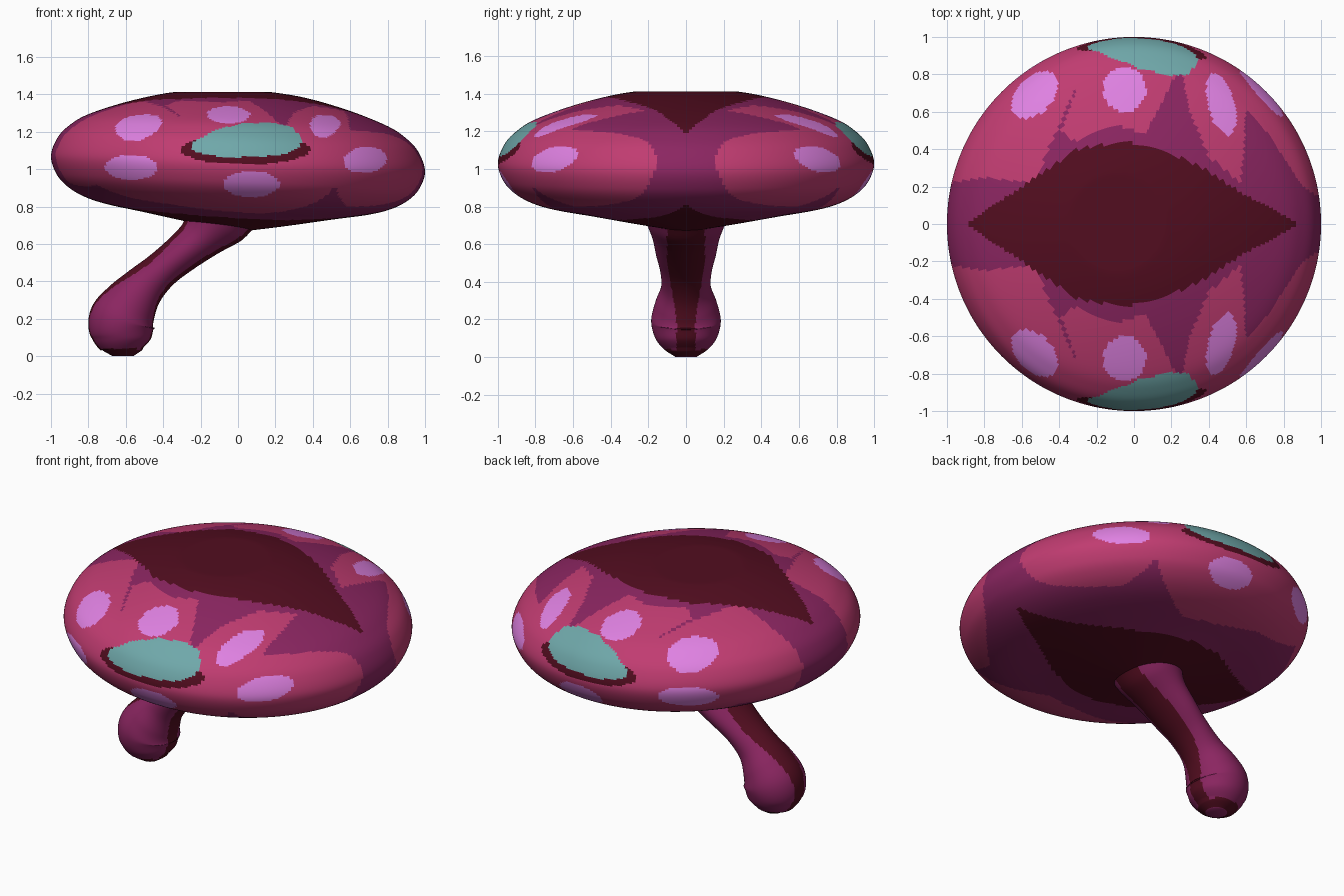
import bpy, bmesh, math
from mathutils import Vector

cube = bpy.data.objects.get("Cube")
if cube:
    bpy.data.objects.remove(cube)

# Flat colours
COLOURS = {
    "pink": (0.53, 0.045, 0.165),
    "plum": (0.26, 0.019, 0.12),
    "maroon": (0.085, 0.004, 0.014),
    "orchid": (0.74, 0.22, 0.76),
    "teal": (0.16, 0.39, 0.40),
}
PINK, PLUM, MAROON, ORCHID, TEAL = range(5)
materials = []
for name, rgb in COLOURS.items():
    mat = bpy.data.materials.new(name)
    mat.use_nodes = True
    mat.diffuse_color = (*rgb, 1)
    bsdf = mat.node_tree.nodes["Principled BSDF"]
    bsdf.inputs["Base Color"].default_value = (*rgb, 1)
    bsdf.inputs["Roughness"].default_value = 0.7
    materials.append(mat)


def smooth_path(points, steps):
    """Catmull-Rom curve through points of any dimension."""
    pts = [Vector(p) for p in points]
    pts = [pts[0] * 2 - pts[1]] + pts + [pts[-1] * 2 - pts[-2]]
    out = []
    for a, b, c, d in zip(pts, pts[1:], pts[2:], pts[3:]):
        for i in range(steps):
            t = i / steps
            out.append((b * 2 + (c - a) * t + (a * 2 - b * 5 + c * 4 - d) * t ** 2
                        + (b * 3 - a - c * 3 + d) * t ** 3) / 2)
    return out + [pts[-2]]


def inside(poly, u, v):
    """Point in polygon."""
    hit = False
    for (x1, y1), (x2, y2) in zip(poly, poly[1:] + poly[:1]):
        if (y1 > v) != (y2 > v) and u < (x2 - x1) * (v - y1) / (y2 - y1) + x1:
            hit = not hit
    return hit


def in_oval(u, v, cu, cv, ru, rv, angle=0):
    """Point in a turned ellipse."""
    c, s = math.cos(angle), math.sin(angle)
    du, dv = u - cu, v - cv
    return ((du * c + dv * s) / ru) ** 2 + ((dv * c - du * s) / rv) ** 2 < 1


def loft(name, rings, colour_rule):
    """Skin closed rings, cap both ends, colour the faces by a rule."""
    bm = bmesh.new()
    loops = [[bm.verts.new(p) for p in ring] for ring in rings]
    for lower, upper in zip(loops, loops[1:]):
        for i in range(len(lower)):
            j = (i + 1) % len(lower)
            bm.faces.new((lower[i], lower[j], upper[j], upper[i]))
    bm.faces.new(loops[0])
    bm.faces.new(loops[-1])
    bmesh.ops.recalc_face_normals(bm, faces=bm.faces)
    for face in bm.faces:
        face.smooth = True
        face.material_index = colour_rule(face.calc_center_median())
    mesh = bpy.data.meshes.new(name)
    bm.to_mesh(mesh)
    bm.free()
    for mat in materials:
        mesh.materials.append(mat)
    obj = bpy.data.objects.new(name, mesh)
    bpy.context.collection.objects.link(obj)
    return obj


# Patch outlines in plan, for one half; the other half mirrors them
LENS = [(-0.9, -0.1), (-0.9, 0), (-0.6, 0.2), (-0.3, 0.4), (-0.07, 0.44), (0.1, 0.42),
        (0.35, 0.31), (0.6, 0.15), (0.87, 0.01), (0.87, -0.1)]
PINK_ABOVE = [(-1.1, 0.2), (-0.8, 0.25), (-0.53, 0.22), (-0.45, 0.42), (-0.3, 0.75),
              (-0.39, 0.5), (-0.33, 0.44), (-0.1, 0.53), (0.06, 0.48), (0.25, 0.85),
              (0.3, 0.6), (0.4, 0.36), (0.57, 0.22), (0.59, 0.45), (0.6, 0.62),
              (0.72, 0.48), (0.9, 0.2), (1.1, 0.08), (1.1, 1.1), (-1.1, 1.1)]
PINK_BELOW = [(-1.1, 0.2), (-0.9, 0.25), (-0.75, 0.55), (-0.35, 0.67), (0.15, 0.6),
              (0.52, 0.82), (0.58, 0.6), (0.75, 0.42), (0.9, 0.25), (1.1, 0.08),
              (1.1, 1.1), (-1.1, 1.1)]
# Outline of the eye, seen from the front
EYE = [(-0.26, 1.11), (-0.23, 1.15), (-0.12, 1.21), (0.02, 1.245), (0.17, 1.25), (0.28, 1.23),
       (0.33, 1.18), (0.34, 1.12), (0.26, 1.08), (0.1, 1.065), (-0.08, 1.065), (-0.2, 1.085)]
TOP_SPOTS = [(-0.53, 0.69, 0.15, 0.095, 0.8), (-0.05, 0.72, 0.115, 0.12, 0),
             (0.465, 0.64, 0.07, 0.17, 0.25)]
SIDE_SPOTS = [(-0.57, 1.01, 0.14, 0.067, 0), (0.07, 0.92, 0.15, 0.07, 0),
              (0.68, 1.05, 0.115, 0.07, 0.1)]


def body_colour(p):
    x, y, z = p.x, abs(p.y), p.z
    above = z + 0.04 * x > 1.03
    if y > 0.4:
        if inside(EYE, x, z):
            return TEAL
        if in_oval(x, z, 0.04, 1.105, 0.345, 0.08):
            return MAROON
        if above and any(in_oval(x, y, *s) for s in TOP_SPOTS):
            return ORCHID
        if any(in_oval(x, z, *s) for s in SIDE_SPOTS):
            return ORCHID
    if inside(LENS, x, y):
        return MAROON
    return PINK if inside(PINK_ABOVE if above else PINK_BELOW, x, y) else PLUM


# Body: round profile, tipped sideways, with a flat crown
profile = [(0.004, 0.665), (0.25, 0.705), (0.5, 0.75), (0.7, 0.785), (0.82, 0.82), (0.91, 0.87),
           (0.97, 0.935), (1, 1.03), (0.965, 1.13), (0.9, 1.2), (0.8, 1.262), (0.6, 1.335),
           (0.38, 1.392), (0.2, 1.417), (0.004, 1.43)]
SEGMENTS = 320
rings = []
for r, z in smooth_path(profile, 10):
    ring = []
    for i in range(SEGMENTS):
        a = math.tau * i / SEGMENTS
        x, y = r * math.cos(a), r * math.sin(a)
        ring.append((x, y, min(z - 0.04 * x, 1.412)))
    rings.append(ring)
loft("body", rings, body_colour)


def stem_colour(p):
    if p.z < 0.003:
        return PLUM
    stripe = 0.05 + 0.05 * min(max(p.z - 0.2, 0) / 0.3, 1)
    return MAROON if p.z < 0.04 or abs(p.y) < stripe else PLUM


# Stem: leaning tube with a bulb foot; each point is x, z, depth radius, side radius
stem = [(-0.615, 0, 0.055, 0.055), (-0.62, 0.04, 0.115, 0.115), (-0.622, 0.1, 0.163, 0.16),
        (-0.62, 0.19, 0.185, 0.178), (-0.575, 0.28, 0.165, 0.15), (-0.505, 0.37, 0.132, 0.118),
        (-0.41, 0.46, 0.137, 0.1), (-0.3, 0.55, 0.16, 0.105), (-0.2, 0.635, 0.178, 0.125),
        (-0.13, 0.72, 0.21, 0.18), (-0.1, 0.78, 0.24, 0.22)]
path = smooth_path(stem, 8)
rings = []
for k, (x, z, depth, side) in enumerate(path):
    ahead, behind = path[min(k + 1, len(path) - 1)], path[max(k - 1, 0)]
    tangent = Vector((ahead[0] - behind[0], 0, ahead[1] - behind[1])).normalized()
    if k < 8:
        tangent = Vector((0, 0, 1))
    across = Vector((tangent.z, 0, -tangent.x))
    rings.append([Vector((x, 0, z)) + across * side * math.cos(a) + Vector((0, depth * math.sin(a), 0))
                  for a in (math.tau * i / 96 for i in range(96))])
loft("stem", rings, stem_colour)
